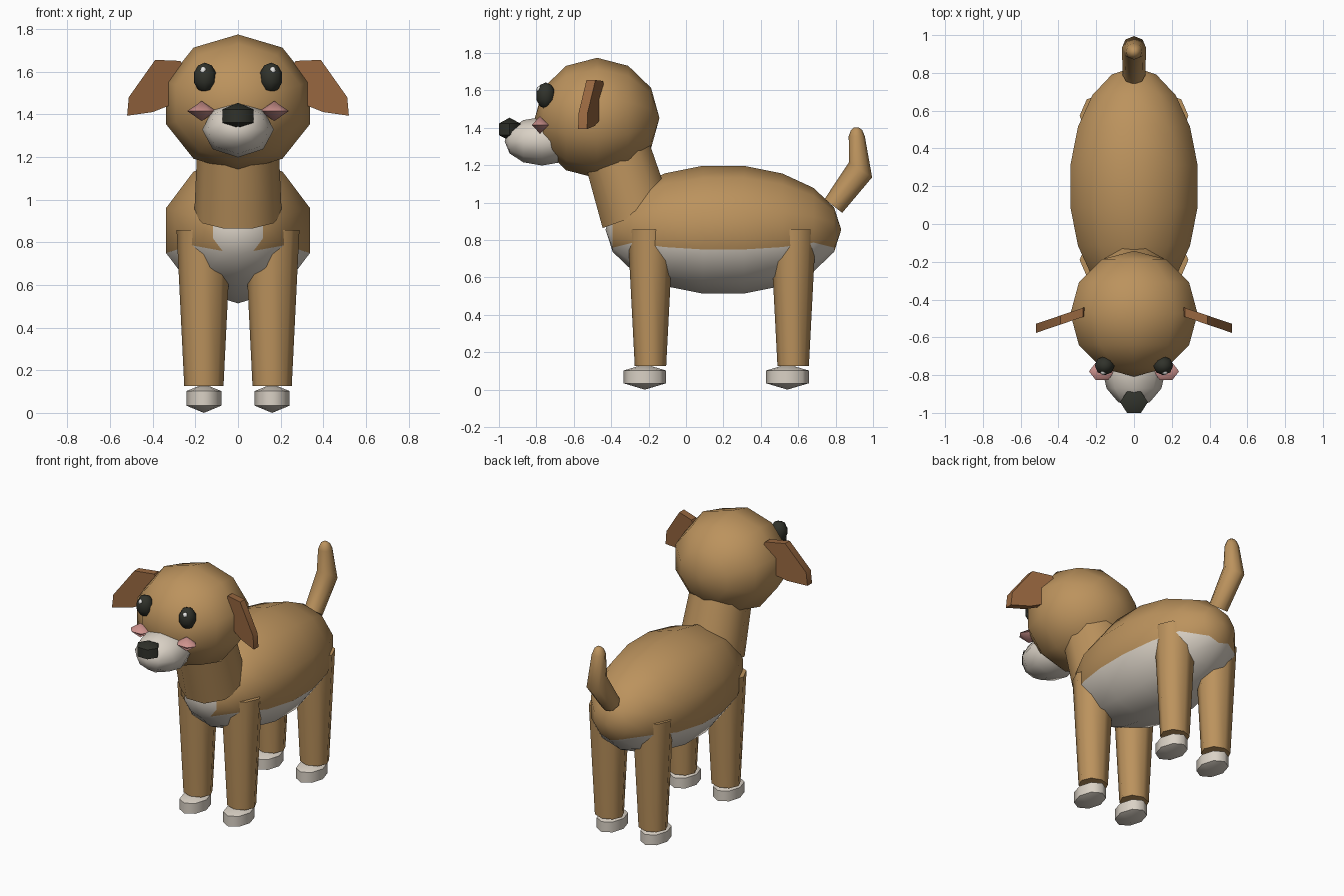
import bpy, bmesh, math
from mathutils import Vector as V

if "Cube" in bpy.data.objects:
    bpy.data.objects.remove(bpy.data.objects["Cube"])


def material(name, rgb):
    m = bpy.data.materials.new(name)
    m.diffuse_color = (*rgb, 1)
    m.use_nodes = True
    m.node_tree.nodes["Principled BSDF"].inputs["Base Color"].default_value = m.diffuse_color
    return m


TAN = material("tan fur", (0.50, 0.29, 0.11))
CREAM = material("cream fur", (0.70, 0.64, 0.56))
BROWN = material("brown ear", (0.31, 0.135, 0.05))
BLACK = material("black", (0.03, 0.032, 0.024))
PINK = material("pink cheek", (0.62, 0.29, 0.27))
WHITE = material("white glint", (0.88, 0.88, 0.86))


def finish(name, bm, mats, angle=60):
    bmesh.ops.remove_doubles(bm, verts=bm.verts, dist=1e-5)
    bmesh.ops.recalc_face_normals(bm, faces=bm.faces)
    me = bpy.data.meshes.new(name)
    bm.to_mesh(me)
    bm.free()
    ob = bpy.data.objects.new(name, me)
    bpy.context.collection.objects.link(ob)
    for m in mats:
        me.materials.append(m)
    bpy.ops.object.select_all(action='DESELECT')
    ob.select_set(True)
    bpy.context.view_layer.objects.active = ob
    bpy.ops.object.shade_smooth_by_angle(angle=math.radians(angle))
    return ob


def loft(rings, n, phase=0.0, caps=True):
    """Rings are (centre, x radius, vector for the other radius)."""
    bm = bmesh.new()
    loops = []
    for c, rx, v in rings:
        angles = [2 * math.pi * (i + phase) / n for i in range(n)]
        loops.append([bm.verts.new(V(c) + V((rx * math.sin(a), 0, 0)) + V(v) * math.cos(a)) for a in angles])
    for a, b in zip(loops, loops[1:]):
        for i in range(n):
            j = (i + 1) % n
            bm.faces.new((a[i], a[j], b[j], b[i]))
    if caps:
        bm.faces.new(loops[0])
        bm.faces.new(loops[-1])
    return bm


def ball(c, r, n, rings, axis='Z', phase=0.0):
    out = []
    for k in range(rings + 1):
        t = math.pi * k / rings
        s, h = math.sin(t), math.cos(t)
        if axis == 'Y':
            out.append((V(c) + V((0, r[1] * h, 0)), r[0] * s, (0, 0, r[2] * s)))
        else:
            out.append((V(c) + V((0, 0, r[2] * h)), r[0] * s, (0, -r[1] * s, 0)))
    bm = loft(out, n, phase, caps=False)
    bmesh.ops.remove_doubles(bm, verts=bm.verts, dist=1e-5)
    return bm


# Body with cream belly and chest
bm = ball((0, 0.2, 0.855), (0.36, 0.63, 0.347), 10, 9, 'Y')
bmesh.ops.triangulate(bm, faces=bm.faces, quad_method='LONG_EDGE')
for f in bm.faces:
    c = f.calc_center_median()
    f.material_index = int(c.z < 0.765 or c.y < -0.39)
finish("body", bm, [TAN, CREAM])

# Neck
finish("neck", loft([((0, -0.265, 0.93), 0.205, (0, 0.19, 0.07)),
                     ((0, -0.37, 1.27), 0.19, (0, 0.18, 0.06))], 10, 0.5), [TAN])

# Head, muzzle and nose
finish("head", ball((0, -0.475, 1.452), (0.354, 0.333, 0.322), 10, 6, 'Y'), [TAN])
finish("muzzle", ball((0, -0.77, 1.328), (0.168, 0.2, 0.13), 8, 6, 'Y'), [CREAM])
finish("nose", ball((0, -0.943, 1.392), (0.085, 0.076, 0.062), 6, 3, 'Z', 0.5), [BLACK])

# Tail: bent tapering tube with a rounded tip
finish("tail", loft([((0, 0.788, 0.982), 0.06, (0, -0.047, 0.037)),
                     ((0, 0.933, 1.175), 0.064, (0, -0.062, 0.04)),
                     ((0, 0.913, 1.355), 0.044, (0, -0.043, 0)),
                     ((0, 0.912, 1.388), 0.03, (0, -0.03, 0)),
                     ((0, 0.911, 1.402), 0.012, (0, -0.012, 0))], 8), [TAN])

EAR = [(0.24, 1.59), (0.27, 1.65), (0.388, 1.655), (0.512, 1.48),
       (0.52, 1.393), (0.40, 1.41), (0.30, 1.45)]

for s, side in ((-1, "left"), (1, "right")):
    # Legs and paws
    for end, y, py in (("front", -0.19, -0.22), ("back", 0.573, 0.542)):
        finish(f"{end}_leg_{side}", loft([((s * 0.16, y, 0.125), 0.092, (0, 0.084, 0)),
                                          ((s * 0.16, y, 0.857), 0.128, (0, 0.122, 0))], 8), [TAN])
        finish(f"{end}_paw_{side}", ball((s * 0.16, py, 0.068), (0.095, 0.132, 0.068), 8, 3), [CREAM])

    # Eyes with glints, cheeks
    finish(f"eye_{side}", ball((s * 0.155, -0.75, 1.572), (0.055, 0.053, 0.07), 8, 5), [BLACK])
    finish(f"eye_glint_{side}", ball((s * 0.163, -0.783, 1.605), (0.017, 0.017, 0.018), 6, 4), [WHITE])
    finish(f"cheek_{side}", ball((s * 0.17, -0.78, 1.415), (0.068, 0.052, 0.047), 6, 2, 'Z', 0.5), [PINK])

    # Floppy ear: slanted plate
    bm = bmesh.new()
    loops = []
    for dy in (-0.024, 0.024):
        loops.append([bm.verts.new((s * x, -0.478 - 0.34 * (x - 0.3) + dy, z)) for x, z in EAR])
    n = len(EAR)
    for l in loops:
        bm.faces.new(l)
    for i in range(n):
        j = (i + 1) % n
        bm.faces.new((loops[0][i], loops[0][j], loops[1][j], loops[1][i]))
    finish(f"ear_{side}", bm, [BROWN], 40)
